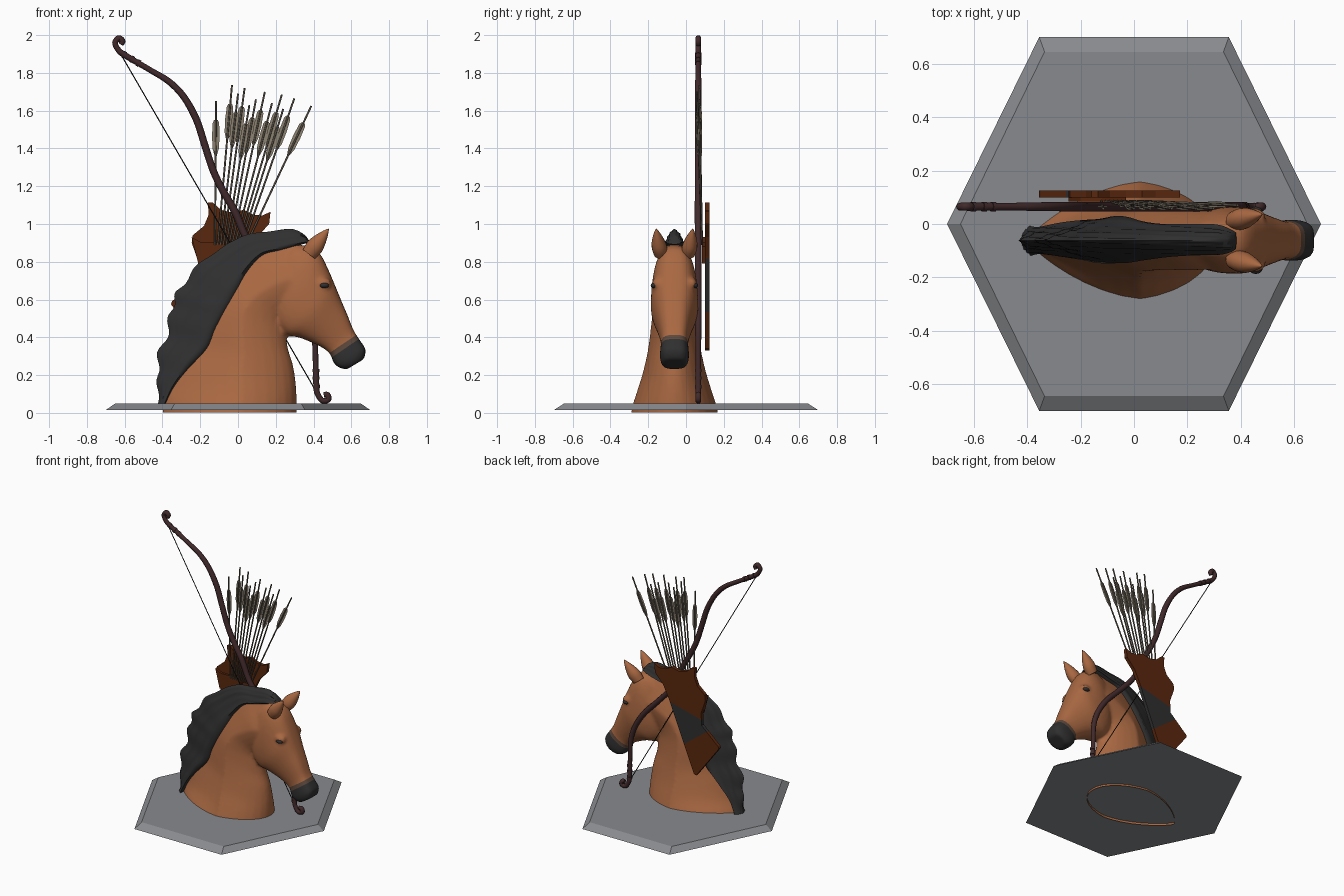
import bpy, bmesh, math
from mathutils import Vector, Matrix

if "Cube" in bpy.data.objects:
    bpy.data.objects.remove(bpy.data.objects["Cube"])

CY = -0.061  # symmetry plane of the horse


def material(name, rgb):
    m = bpy.data.materials.new(name)
    m.diffuse_color = (*rgb, 1)
    m.use_nodes = True
    m.node_tree.nodes["Principled BSDF"].inputs["Base Color"].default_value = m.diffuse_color
    return m


HIDE = material("chestnut hide", (0.40, 0.14, 0.055))
CHAR = material("charcoal", (0.029, 0.029, 0.030))
BAND = material("grey brown", (0.11, 0.065, 0.045))
STONE = material("stone grey", (0.25, 0.255, 0.27))
LEATHER = material("dark leather", (0.10, 0.020, 0.004))
WOOD = material("bow wood", (0.052, 0.022, 0.024))
SHAFT = material("arrow shaft", (0.12, 0.10, 0.075))
FEATHER = material("feather", (0.27, 0.23, 0.17))
CORD = material("bow cord", (0.012, 0.012, 0.012))


def finish(bm, name, mats, smooth=None):
    bmesh.ops.recalc_face_normals(bm, faces=bm.faces)
    me = bpy.data.meshes.new(name)
    bm.to_mesh(me)
    bm.free()
    ob = bpy.data.objects.new(name, me)
    bpy.context.collection.objects.link(ob)
    for m in mats:
        me.materials.append(m)
    if smooth:
        me.shade_smooth()
        me.set_sharp_from_angle(angle=math.radians(smooth))
    return ob


def loft(bm, rings):
    rows = [[bm.verts.new(p) for p in r] for r in rings]
    n = len(rows[0])
    for a, b in zip(rows, rows[1:]):
        for i in range(n):
            bm.faces.new((a[i], a[(i + 1) % n], b[(i + 1) % n], b[i]))
    bm.faces.new(rows[0])
    bm.faces.new(rows[-1][::-1])


def spline(pts, sub):
    """Catmull-Rom through tuples of any length."""
    out = []
    for i in range(len(pts) - 1):
        p = [pts[max(0, min(len(pts) - 1, i + k))] for k in (-1, 0, 1, 2)]
        for j in range(sub):
            t = j / sub
            out.append(tuple(0.5 * (2 * b + (c - a) * t + (2 * a - 5 * b + 4 * c - d) * t * t
                                    + (3 * b - a - 3 * c + d) * t ** 3) for a, b, c, d in zip(*p)))
    return out + [tuple(pts[-1])]


def tube(bm, pts, radii, sides=8, y_axis=Vector((0, 1, 0))):
    """Round tube along a path lying roughly in an xz plane."""
    pts = [Vector(p) for p in pts]
    rings = []
    for i, p in enumerate(pts):
        d = (pts[min(i + 1, len(pts) - 1)] - pts[max(i - 1, 0)]).normalized()
        n = d.cross(y_axis).normalized()
        rings.append([p + radii[i] * (n * math.cos(a) + y_axis * math.sin(a))
                      for a in (2 * math.pi * k / sides for k in range(sides))])
    loft(bm, rings)


# --- Plinth: stretched hexagon with sloped rim
bm = bmesh.new()
loft(bm, [[(x, 0, z), (h, y, z), (-h, y, z), (-x, 0, z), (-h, -y, z), (h, -y, z)]
          for x, h, y, z in ((0.7, 0.355, 0.7, 0.015), (0.65, 0.335, 0.645, 0.05))])
finish(bm, "plinth", [STONE])

# --- Neck stations: crest x,z, throat x,z, half width, crest sharpness, mane share
NECK = [(-.42, -.05, .31, -.05, .24, .3, .03), (-.425, .04, .31, .02, .23, .35, .05),
        (-.42, .14, .31, .09, .205, .7, .11),
        (-.43, .26, .305, .17, .175, 1.1, .24), (-.39, .38, .29, .26, .15, 1.3, .34),
        (-.36, .50, .265, .34, .135, 1.3, .39), (-.34, .60, .255, .42, .125, 1.4, .45),
        (-.29, .68, .25, .47, .12, 1.4, .47), (-.21, .785, .27, .50, .115, 1.3, .45),
        (-.09, .872, .31, .52, .115, 1.1, .36), (.04, .942, .36, .54, .115, .9, .28),
        (.165, .960, .40, .55, .11, .8, .25), (.28, .974, .43, .60, .105, .8, .24),
        (.345, .948, .45, .65, .10, .8, .17), (.375, .915, .46, .68, .09, .8, .10)]


def neck_half(t, w, e):
    t = max(0, min(1, t))
    return w * 2 * math.sqrt(t * (1 - t)) * min(1, (t / 0.6) ** e)


def at(s, t, half):
    return (s[0] + (s[2] - s[0]) * t, CY + half, s[1] + (s[3] - s[1]) * t)


body = bmesh.new()
rings = []
for s in spline(NECK[:-2], 3):
    ring = []
    for k in range(32):
        a = 2 * math.pi * k / 32
        t = 0.5 - 0.5 * math.cos(a)
        ring.append(at(s, 0.03 + 0.97 * t, math.copysign(neck_half(t, s[4], s[5]), math.sin(a))))
    rings.append(ring)
loft(body, rings)

# --- Head stations: brow x,z, jaw x,z, half width, squareness
HEAD = [(.31, .89, .20, .72, .07, .7), (.39, .88, .19, .56, .105, .7), (.437, .84, .21, .46, .12, .7),
        (.478, .76, .26, .41, .125, .7), (.508, .69, .32, .40, .122, .7), (.545, .60, .40, .368, .10, .7),
        (.583, .51, .455, .34, .082, .6), (.613, .435, .49, .308, .072, .55),
        (.650, .378, .503, .272, .076, .5), (.676, .335, .53, .242, .076, .45),
        (.667, .285, .575, .230, .062, .45)]
rings = []
for s in spline(HEAD, 3):
    ring = []
    for k in range(32):
        a = 2 * math.pi * k / 32
        half = s[4] * abs(math.sin(a)) ** s[5]
        ring.append(at(s, 0.5 - 0.5 * math.cos(a), math.copysign(half, math.sin(a))))
    rings.append(ring)
loft(body, rings)
for side in (1, -1):  # eye sockets
    bmesh.ops.create_uvsphere(body, u_segments=16, v_segments=10, radius=1, matrix=Matrix.Translation(
        (.45, CY + side * .09, .685)) @ Matrix.Diagonal((.045, .03, .032, 1)))

# blend neck and head into one skin
raw = finish(body, "horse_raw", [HIDE])
rm = raw.modifiers.new("blend", 'REMESH')
rm.mode, rm.voxel_size = 'VOXEL', 0.011
sm = raw.modifiers.new("soften", 'SMOOTH')
sm.factor, sm.iterations = 0.5, 6
dg = bpy.context.evaluated_depsgraph_get()
bm = bmesh.new()
bm.from_mesh(bpy.data.meshes.new_from_object(raw.evaluated_get(dg)))
bpy.data.objects.remove(raw)


def cut(bm, co, no, clear=False):
    bmesh.ops.bisect_plane(bm, geom=bm.verts[:] + bm.edges[:] + bm.faces[:], plane_co=co,
                           plane_no=no, clear_inner=clear)


cut(bm, (0, 0, 0.001), (0, 0, 1), True)
AX = Vector((.56, 0, -.83))
for c in (.008, .034):
    cut(bm, AX * c / AX.length_squared, AX)
for f in bm.faces:  # dark muzzle with a paler band
    c = f.calc_center_median()
    d = AX.dot(c)
    if c.x > .44 and c.z > .2 and d > .008:
        f.material_index = 1 if d > .034 else 2
finish(bm, "horse_head_and_neck", [HIDE, CHAR, BAND], 60)

# --- Mane: wavy shell over the crest
bm = bmesh.new()
rings, K = [], 12
for i, s in enumerate(spline(NECK[1:], 6)):
    fade = max(0, min(1, (54 - i) / 25, i / 10))
    ring = []
    for k in range(-K, K + 1):
        q = abs(k) / K
        t = s[6] * q ** 1.5
        half = neck_half(t, s[4], s[5]) + .019 * min(1, q * 2.5)
        half += .003 * math.sin(k * 2.1 + i * .25) * (0 < q < 1)
        if q == 1:
            half -= .034
        wave = .022 * fade * math.sin(i * .72) * (1 - q)
        ring.append(at(s, t + wave, math.copysign(max(half, 0), k)))
    rings.append(ring)
loft(bm, rings)
finish(bm, "mane", [CHAR], 70)

# --- Ears and eyes
for side, label in ((1, "left"), (-1, "right")):
    bm = bmesh.new()
    a, b = Vector((.375, CY + side * .074, .84)), Vector((.480, CY + side * .097, .975))
    prof = spline([(0, .95), (.3, 1.1), (.6, .8), (.85, .38), (1, .04)], 3)
    n = Vector((.79, 0, -.61))
    rings = []
    for t, r in prof:
        rings.append([a.lerp(b, t) + r * (n * .042 * math.cos(u) + Vector((0, .037, 0)) * math.sin(u))
                      for u in (2 * math.pi * k / 16 for k in range(16))])
    loft(bm, rings)
    finish(bm, label + "_ear", [HIDE], 60)
    bm = bmesh.new()
    bmesh.ops.create_uvsphere(bm, u_segments=16, v_segments=10, radius=1, matrix=Matrix.Translation(
        (.456, CY + side * .105, .675)) @ Matrix.Diagonal((.026, .021, .015, 1)))
    finish(bm, label + "_eye", [CHAR], 60)

# --- Recurve bow: half profile (along, out, radius) mirrored about the grip
BY = .065
UP, OUT = Vector((-.509, 0, .86)), Vector((.86, 0, .509))
MID = Vector((-.097, BY, 1.015))
half = [(1.072, .026, .014), (1.083, .042, .016), (1.106, .034, .016), (1.095, .004, .015),
        (1.055, .0, .015), (1.016, .014, .016), (.878, .09, .015), (.772, .146, .017),
        (.661, .172, .018), (.526, .168, .019), (.39, .138, .019), (.254, .108, .019), (.14, .097, .019)]
limb = spline(half + [(0, .095, .02)] + [(-s, h - .02, r) for s, h, r in half[::-1]], 5)
bm = bmesh.new()
tube(bm, [MID + UP * s + OUT * h for s, h, r in limb], [r for s, h, r in limb], 10)
for sg in (1, -1):  # binding rings
    for s, h in ((1.016, .014), (.975, .037), (.94, .056)):
        p = MID + UP * sg * s + OUT * (h if sg > 0 else h - .02)
        d = (UP * sg * .87 - OUT * .48) * .008
        tube(bm, [p - d, p + d], [.0185, .0185], 10)
finish(bm, "bow", [WOOD], 50)
bm = bmesh.new()
tube(bm, [MID - UP * 1.06 - OUT * .02, MID + UP * 1.06], [.003, .003], 6)
finish(bm, "bow_string", [CORD], 50)


# --- Quiver: flat shaped panel plus front pocket lip
def plate(outline, y0, y1):
    bm = bmesh.new()
    loft(bm, [[(x, y, z) for x, z in outline] for y in (y0, y1)])
    bm.normal_update()
    bmesh.ops.triangulate(bm, faces=[f for f in bm.faces if len(f.verts) > 4])
    return bm


bm = plate([(-.16, 1.115), (-.135, 1.115), (-.09, 1.075), (-.03, 1.06), (.03, 1.075), (.08, 1.05),
            (.13, 1.045), (.172, 1.065), (.165, 1.0), (.10, .93), (.05, .83), (-.15, .34), (-.17, .33),
            (-.355, .575), (-.35, .59), (-.215, .71), (-.21, .80), (-.245, .90), (-.24, .94),
            (-.18, .99), (-.155, 1.05)], .100, .125)
upper, lower = Vector((-.25, 0, .97)), Vector((.6, 0, .8))
pu, pl = Vector((-.08, 0, .785)), Vector((-.15, 0, .595))
cut(bm, pu, upper)
cut(bm, pl, lower)
for f in bm.faces:
    c = f.calc_center_median()
    f.material_index = int((c - pu).dot(upper) < 0 and (c - pl).dot(lower) > 0)
finish(bm, "quiver", [LEATHER, CHAR])
finish(plate([(-.245, .93), (-.2, .905), (-.12, .905), (-.03, .88), (-.05, .79), (-.21, .79)],
             .085, .100), "quiver_pocket", [LEATHER])

# --- Arrows: fan of shafts with crossed vanes
TOPS = [(-.116, 1.65), (-.032, 1.735), (0, 1.69), (.035, 1.72), (.06, 1.63), (.095, 1.66), (.142, 1.70),
        (.18, 1.64), (.232, 1.685), (.24, 1.61), (.298, 1.665), (.388, 1.625)]
shafts, vanes = bmesh.new(), bmesh.new()
for i, (x, z) in enumerate(TOPS):
    top = Vector((x, .058 + .012 * (i % 2), z))
    low = Vector((-.122 + .165 * i / 11, .085, .89))
    tube(shafts, [low, top], [.005, .005], 8)
    d = (top - low).normalized()
    n = d.cross(Vector((0, 1, 0))).normalized()
    for w, wide in ((n, .020), (n.cross(d), .012)):
        prof = [(.10, .5), (.115, .85), (.18, 1), (.25, .85), (.295, .2)]
        outline = [top - d * a + w * wide * b for a, b in prof]
        outline += [top - d * a - w * wide * b for a, b in prof[::-1]]
        vanes.faces.new([vanes.verts.new(p) for p in outline])
finish(shafts, "arrow_shafts", [SHAFT], 60)
finish(vanes, "arrow_feathers", [FEATHER])
